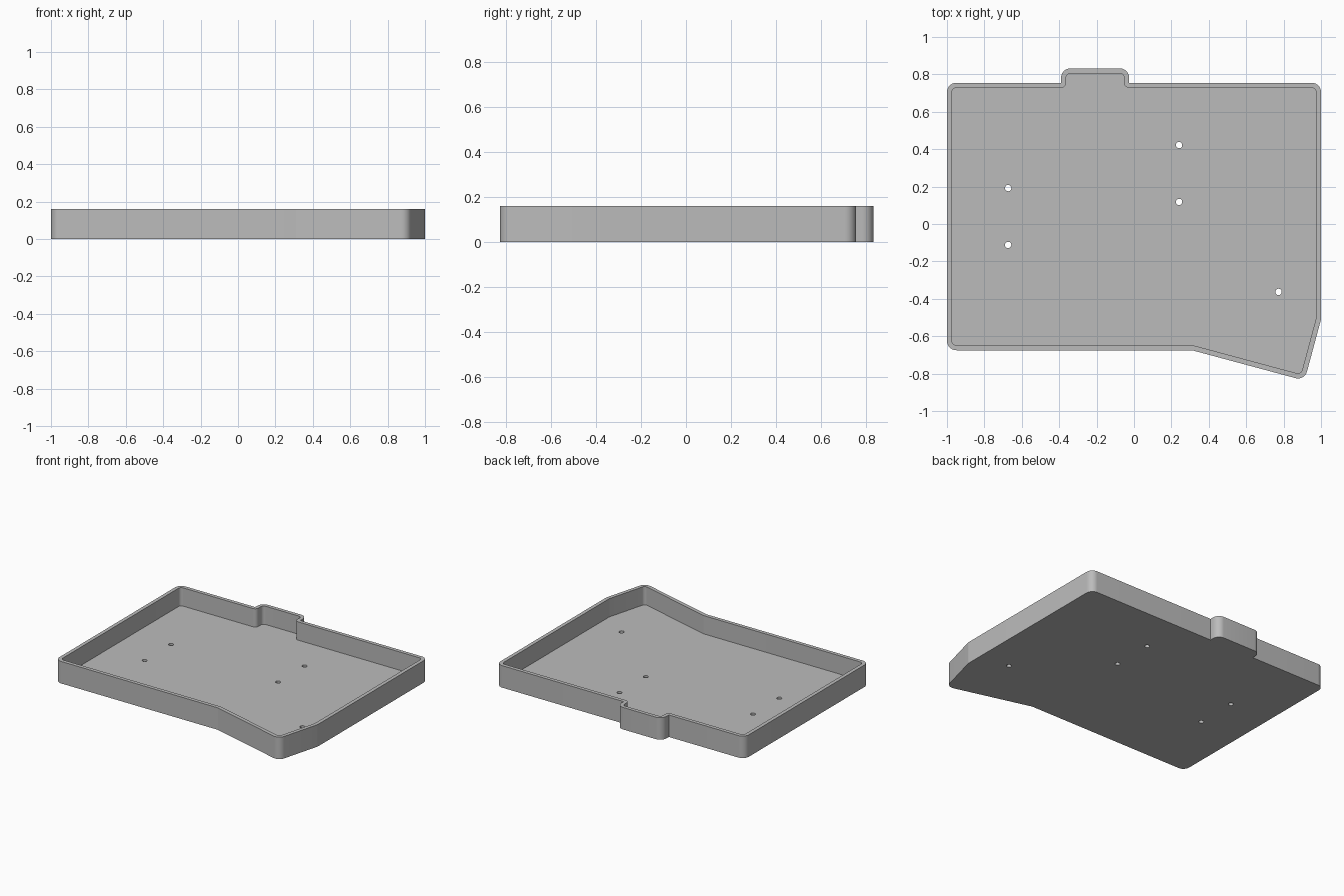
import bpy
import bmesh
import math
from mathutils import Vector

HEIGHT, WALL, FLOOR, RADIUS = 0.16, 0.027, 0.027, 0.05

# Tray outline, counter-clockwise from the front right corner
OUTLINE = [Vector(p) for p in (
    (-1, -0.675), (0.31, -0.675), (0.912, -0.837), (1, -0.51), (1, 0.755),
    (-0.026, 0.755), (-0.026, 0.832), (-0.39, 0.832), (-0.39, 0.755), (-1, 0.755))]
HOLES = [(-0.673, 0.192), (-0.673, -0.112), (0.241, 0.422), (0.241, 0.118), (0.773, -0.363)]

if "Cube" in bpy.data.objects:
    bpy.data.objects.remove(bpy.data.objects["Cube"])

grey = bpy.data.materials.new("plain grey")
grey.use_nodes = True
colour = (0.5, 0.5, 0.5, 1)
grey.diffuse_color = colour
grey.node_tree.nodes["Principled BSDF"].inputs["Base Color"].default_value = colour


def rounded_outline(inset, steps=10):
    """Inset the outline and round its corners."""
    result = []
    for i, p in enumerate(OUTLINE):
        a = (p - OUTLINE[i - 1]).normalized()
        b = (OUTLINE[(i + 1) % len(OUTLINE)] - p).normalized()
        na, nb = Vector((-a.y, a.x)), Vector((-b.y, b.x))
        miter = (na + nb) / (1 + na.dot(nb))
        convex = a.cross(b) > 0
        radius = RADIUS - inset if convex else -inset
        centre = p + miter * (RADIUS if convex else 0)
        if abs(radius) < 1e-6:
            result.append(p.copy())
            continue
        start = math.atan2(-na.y, -na.x)
        turn = math.atan2(a.cross(b), a.dot(b))
        for k in range(steps + 1):
            t = start + turn * k / steps
            result.append(centre + Vector((math.cos(t), math.sin(t))) * radius)
    return result


def prism(name, points, low, high):
    """Extrude a flat outline between two heights."""
    bm = bmesh.new()
    face = bm.faces.new([bm.verts.new((p[0], p[1], low)) for p in points])
    new = bmesh.ops.extrude_face_region(bm, geom=[face])["geom"]
    verts = [v for v in new if isinstance(v, bmesh.types.BMVert)]
    bmesh.ops.translate(bm, verts=verts, vec=(0, 0, high - low))
    bmesh.ops.recalc_face_normals(bm, faces=bm.faces)
    mesh = bpy.data.meshes.new(name)
    bm.to_mesh(mesh)
    bm.free()
    mesh.materials.append(grey)
    obj = bpy.data.objects.new(name, mesh)
    bpy.context.collection.objects.link(obj)
    return obj


# Solid body, then the cavity and screw holes as cutters
tray = prism("case_tray", rounded_outline(0), 0, HEIGHT)
cutters = [prism("cavity_cutter", rounded_outline(WALL), FLOOR, HEIGHT + 0.1)]
for x, y in HOLES:
    circle = [(x + 0.017 * math.cos(k * math.tau / 32), y + 0.017 * math.sin(k * math.tau / 32))
              for k in range(32)]
    cutters.append(prism("screw_hole_cutter", circle, -0.1, 0.1))

bpy.ops.object.select_all(action="DESELECT")
tray.select_set(True)
bpy.context.view_layer.objects.active = tray
for cutter in cutters:
    cutter.hide_render = True
    cut = tray.modifiers.new("cut", "BOOLEAN")
    cut.operation, cut.solver, cut.object = "DIFFERENCE", "EXACT", cutter
    bpy.ops.object.modifier_apply(modifier=cut.name)
    bpy.data.objects.remove(cutter)

# Smooth the rounded corners, keep the other edges crisp
bpy.ops.object.shade_smooth_by_angle(angle=math.radians(12))
